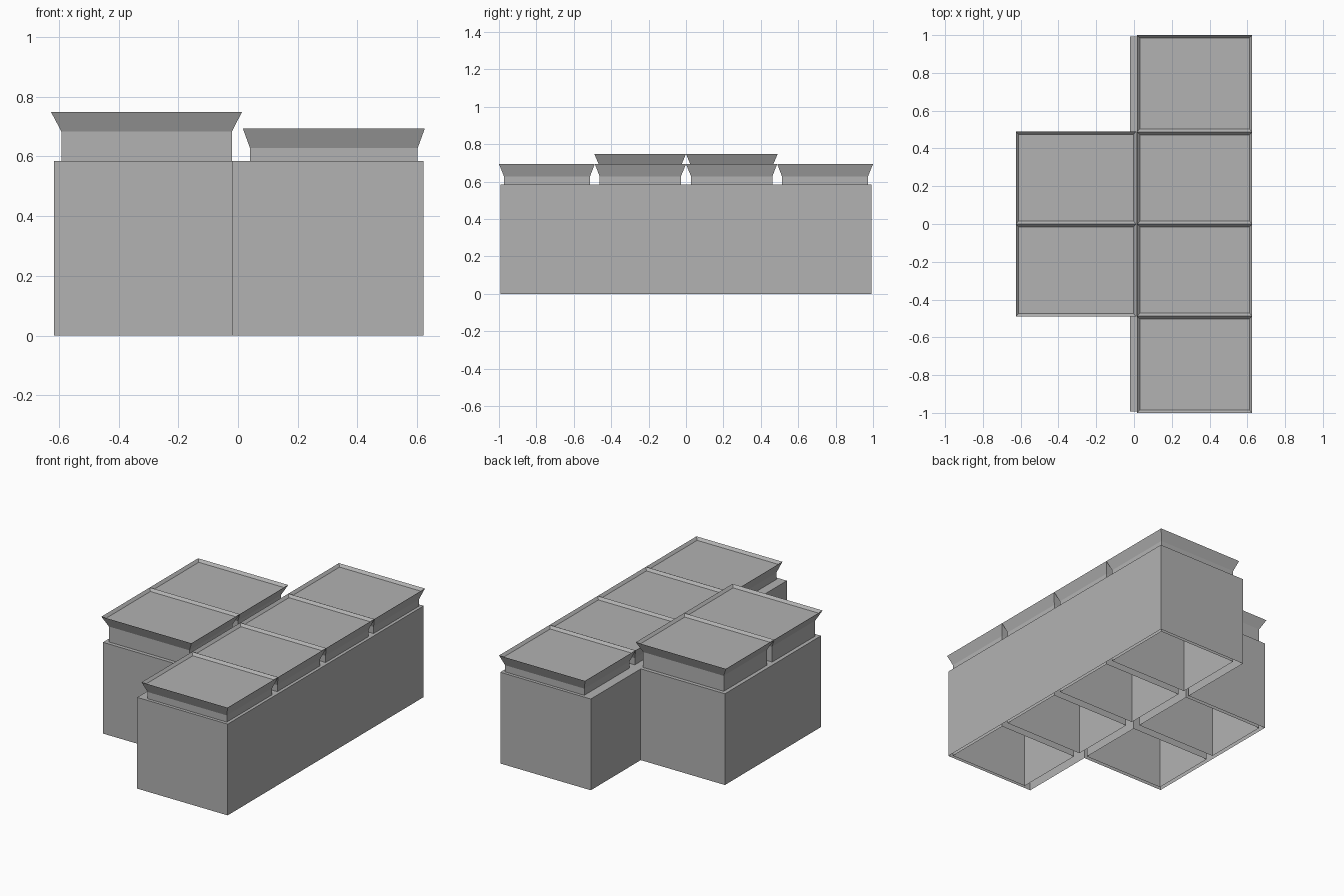
import bpy, bmesh

if "Cube" in bpy.data.objects:
    bpy.data.objects.remove(bpy.data.objects["Cube"])

grey = bpy.data.materials.new("dark_grey")
grey.diffuse_color = (0.446, 0.446, 0.446, 1)
grey.use_nodes = True
grey.node_tree.nodes["Principled BSDF"].inputs["Base Color"].default_value = grey.diffuse_color


def make_object(name, bm):
    mesh = bpy.data.meshes.new(name)
    bm.to_mesh(mesh)
    bm.free()
    mesh.materials.append(grey)
    obj = bpy.data.objects.new(name, mesh)
    bpy.context.collection.objects.link(obj)
    return obj


def rect_ring(bm, x0, x1, y0, y1, z):
    return [bm.verts.new((x, y, z)) for x, y in ((x0, y0), (x1, y0), (x1, y1), (x0, y1))]


def bridge(bm, a, b):
    n = len(a)
    for i in range(n):
        j = (i + 1) % n
        bm.faces.new((a[i], a[j], b[j], b[i]))


# T-shaped housing: side walls and top, open underneath
outline = [(-0.02, -0.993), (0.622, -0.993), (0.622, 0.993), (-0.02, 0.993),
           (-0.02, 0.487), (-0.617, 0.487), (-0.617, -0.487), (-0.02, -0.487)]
bm = bmesh.new()
low = [bm.verts.new((x, y, 0)) for x, y in outline]
high = [bm.verts.new((x, y, 0.585)) for x, y in outline]
bridge(bm, low, high)
bm.faces.new(high)
make_object("housing", bm)


# Square tube, open at the bottom, with a flared rim and a shallow tray on top
def compartment(name, neck, rim, z_neck, z_rim):
    bm = bmesh.new()
    x0, x1, y0, y1 = rim
    t, d = 0.015, 0.016
    rings = [rect_ring(bm, *neck, 0), rect_ring(bm, *neck, z_neck),
             rect_ring(bm, *rim, z_rim),
             rect_ring(bm, x0 + t, x1 - t, y0 + t, y1 - t, z_rim - d)]
    for a, b in zip(rings, rings[1:]):
        bridge(bm, a, b)
    bm.faces.new(rings[-1])
    make_object(name, bm)


def flip(box, s):
    x0, x1, y0, y1 = box
    return (x0, x1, y0, y1) if s > 0 else (x0, x1, -y1, -y0)


# Compartments mirrored front to back: tall left pair, low right row of four
for side, s in (("front", -1), ("back", 1)):
    compartment("left_compartment_" + side,
                flip((-0.592, -0.02, 0.027, 0.463), s),
                flip((-0.626, 0.013, 0.0, 0.49), s), 0.684, 0.748)
    compartment("right_inner_compartment_" + side,
                flip((0.04, 0.602, 0.027, 0.462), s),
                flip((0.016, 0.626, 0.0, 0.487), s), 0.628, 0.694)
    compartment("right_outer_compartment_" + side,
                flip((0.04, 0.602, 0.513, 0.973), s),
                flip((0.016, 0.626, 0.488, 1.0), s), 0.628, 0.694)
